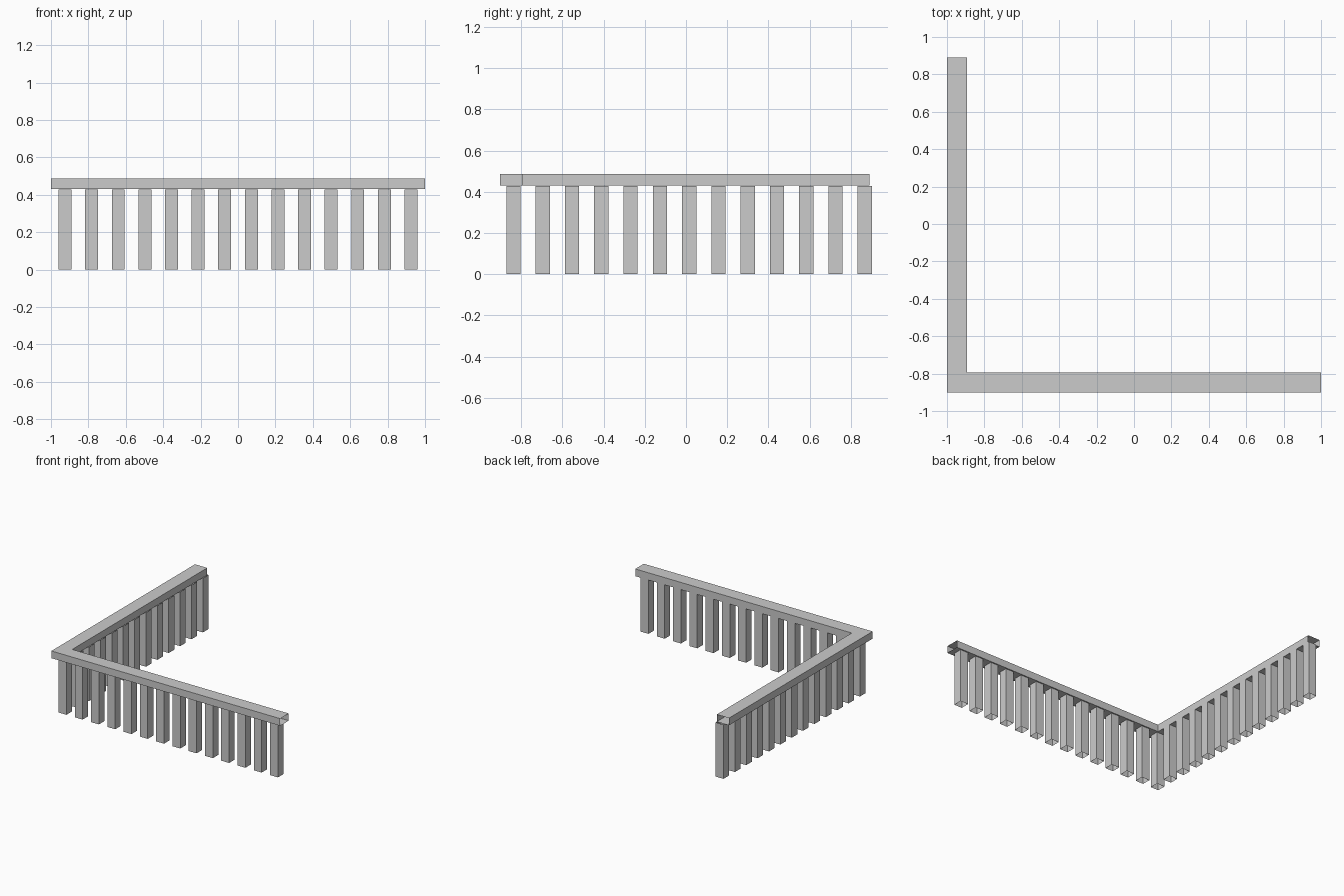
import bpy

if "Cube" in bpy.data.objects:
    bpy.data.objects.remove(bpy.data.objects["Cube"])


def prism(name, outline, z0, z1, open_sides=(), caps=True):
    """Extrude a plan outline upward, leaving chosen sides or caps open."""
    n = len(outline)
    verts = [(x, y, z) for z in (z0, z1) for x, y in outline]
    faces = [(i, (i + 1) % n, (i + 1) % n + n, i + n)
             for i in range(n) if i not in open_sides]
    if caps:
        # L-shaped caps split along the mitre: two quads each
        faces += [(0, 3, 4, 5), (0, 1, 2, 3)]
        faces = faces[:-2] + [tuple(reversed(f)) for f in faces[-2:]] + \
            [tuple(i + n for i in f) for f in faces[-2:]]
    mesh = bpy.data.meshes.new(name)
    mesh.from_pydata(verts, [], faces)
    obj = bpy.data.objects.new(name, mesh)
    bpy.context.collection.objects.link(obj)
    return obj


def baluster(name, x, y, h=0.0345):
    # Hollow square post, open at both ends
    square = [(x - h, y - h), (x + h, y - h), (x + h, y + h), (x - h, y + h)]
    prism(name, square, 0.0, 0.428, caps=False)


# Handrail: mitred L, open at its two ends
L = [(-1, -0.902), (1, -0.902), (1, -0.795),
     (-0.893, -0.795), (-0.893, 0.891), (-1, 0.891)]
prism("handrail", L, 0.43, 0.487, open_sides=(1, 4))

# Front run of balusters
X0, Y0 = -0.925, -0.837
for i in range(14):
    baluster(f"front_baluster_{i + 1}", X0 + i * 1.85 / 13, Y0)

# Side run, sharing the corner baluster
for i in range(1, 13):
    baluster(f"side_baluster_{i}", X0, Y0 + i * (0.8675 - Y0) / 12)
